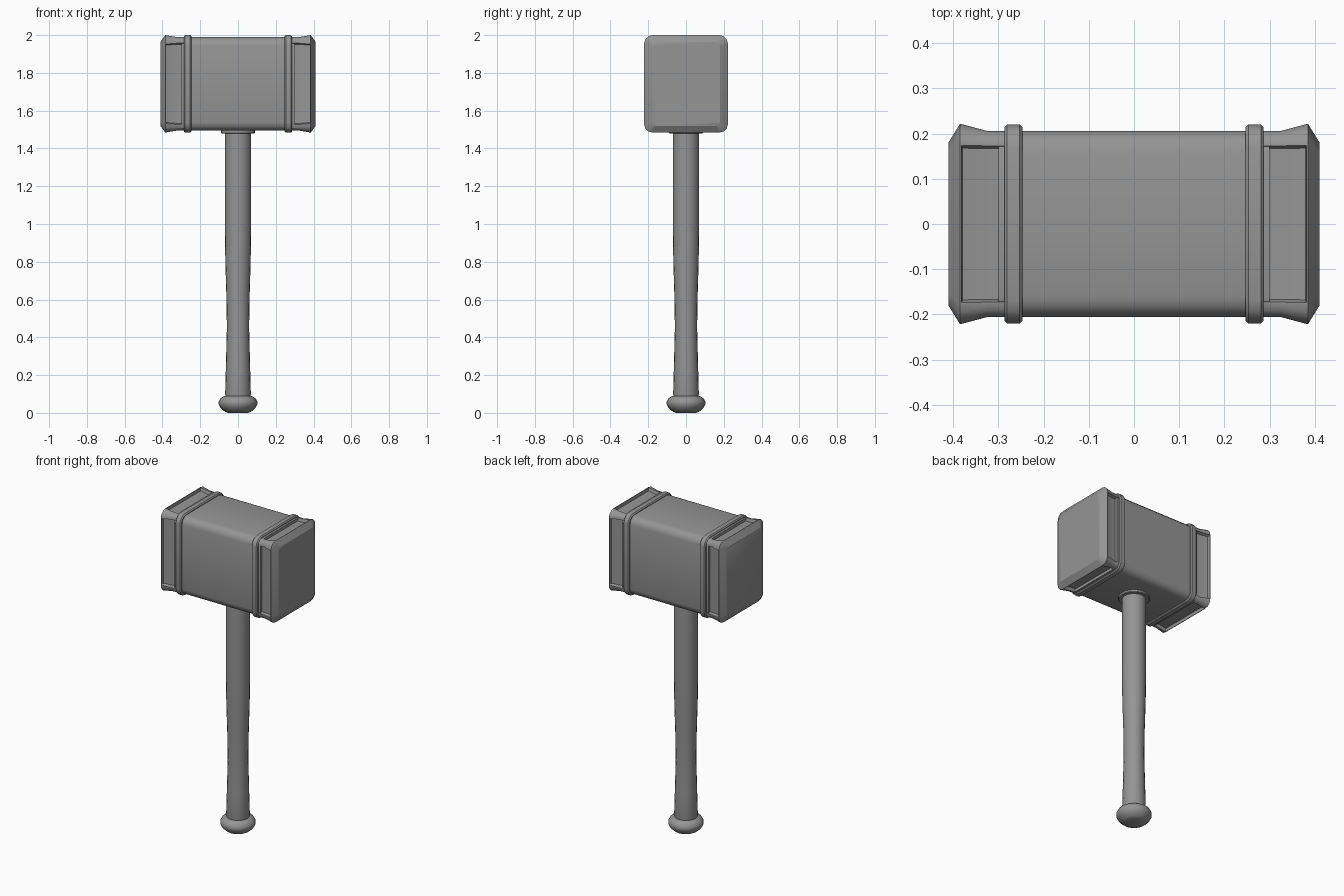
import bpy, bmesh, math

cube = bpy.data.objects.get("Cube")
if cube:
    bpy.data.objects.remove(cube, do_unlink=True)

grey = bpy.data.materials.new("mid_grey")
grey.use_nodes = True
GREY = (0.3, 0.3, 0.3, 1)
grey.diffuse_color = GREY
grey.node_tree.nodes["Principled BSDF"].inputs["Base Color"].default_value = GREY

MID_Z = 1.742   # centre height of the head
CORNER = 4      # points per rounded corner


def finish(bm, name, angle=35):
    bmesh.ops.recalc_face_normals(bm, faces=bm.faces)
    mesh = bpy.data.meshes.new(name)
    bm.to_mesh(mesh)
    bm.free()
    mesh.materials.append(grey)
    obj = bpy.data.objects.new(name, mesh)
    bpy.context.collection.objects.link(obj)
    bpy.ops.object.select_all(action='DESELECT')
    bpy.context.view_layer.objects.active = obj
    obj.select_set(True)
    bpy.ops.object.shade_smooth_by_angle(angle=math.radians(angle))
    return obj


def rounded_ring(bm, x, hy, hz, r):
    """Rounded rectangle across x, as a ring of vertices."""
    ring = []
    for q, (sy, sz) in enumerate([(1, 1), (-1, 1), (-1, -1), (1, -1)]):
        for i in range(CORNER):
            a = math.pi / 2 * (q + i / (CORNER - 1))
            ring.append(bm.verts.new((x, sy * (hy - r) + r * math.cos(a),
                                      MID_Z + sz * (hz - r) + r * math.sin(a))))
    return ring


def loft(bm, rings):
    """Skin the rings, cap both ends; returns the faces of each side of the box."""
    n = len(rings[0])
    sides = {}
    for a, b in zip(rings, rings[1:]):
        for i in range(n):
            j = (i + 1) % n
            f = bm.faces.new((a[i], a[j], b[j], b[i]))
            if i % CORNER == CORNER - 1:
                sides.setdefault(i, []).append(f)
    bm.faces.new(rings[0])
    bm.faces.new(rings[-1])
    return sides


def lathe(name, profile, sides=20):
    bm = bmesh.new()
    rings = [[bm.verts.new((r * math.cos(2 * math.pi * k / sides),
                            r * math.sin(2 * math.pi * k / sides), z))
              for k in range(sides)] for r, z in profile]
    loft(bm, rings)
    return finish(bm, name)


# Head body
bm = bmesh.new()
loft(bm, [rounded_ring(bm, x, 0.206, 0.248, 0.045) for x in (-0.3, 0.3)])
finish(bm, "head_body")

for s, side in ((1, "left"), (-1, "right")):
    # Raised band
    bm = bmesh.new()
    loft(bm, [rounded_ring(bm, s * x, 0.206 + d, 0.244 + d, 0.045 + d * 0.5)
              for x, d in ((0.247, 0), (0.247, 0.008), (0.253, 0.014),
                           (0.281, 0.014), (0.287, 0.008), (0.287, 0))])
    finish(bm, side + "_band")

    # Striking end: flared rim, then a bevel to the flat face
    bm = bmesh.new()
    sections = ((0.28, 0.206, 0.248, 0.03), (0.325, 0.206, 0.248, 0.03),
                (0.385, 0.222, 0.258, 0.045), (0.411, 0.18, 0.222, 0.025))
    rings = [rounded_ring(bm, s * x, hy, hz, r) for x, hy, hz, r in sections]
    sides = loft(bm, rings)
    bmesh.ops.recalc_face_normals(bm, faces=bm.faces)
    # Sunken panel on each of the four sides
    for faces in sides.values():
        bmesh.ops.inset_region(bm, faces=faces[:2], thickness=0.003, depth=0,
                               use_boundary=True, use_even_offset=True)
        bmesh.ops.inset_region(bm, faces=faces[:2], thickness=0.006, depth=-0.018,
                               use_boundary=True, use_even_offset=True)
    finish(bm, side + "_striking_end", 30)

# Handle with a slim waist, its collar and pommel
lathe("handle", [(0.064, 0.08), (0.068, 0.1), (0.064, 0.25), (0.059, 0.45),
                 (0.061, 0.6), (0.067, 0.8), (0.07, 1.0), (0.07, 1.5)])
lathe("collar", [(0.086, 1.479), (0.09, 1.483), (0.09, 1.5)], 24)
lathe("pommel", [(0.055, 0), (0.072, 0.008), (0.092, 0.026), (0.102, 0.045),
                 (0.102, 0.06), (0.092, 0.078), (0.072, 0.09), (0.05, 0.092)], 24)
